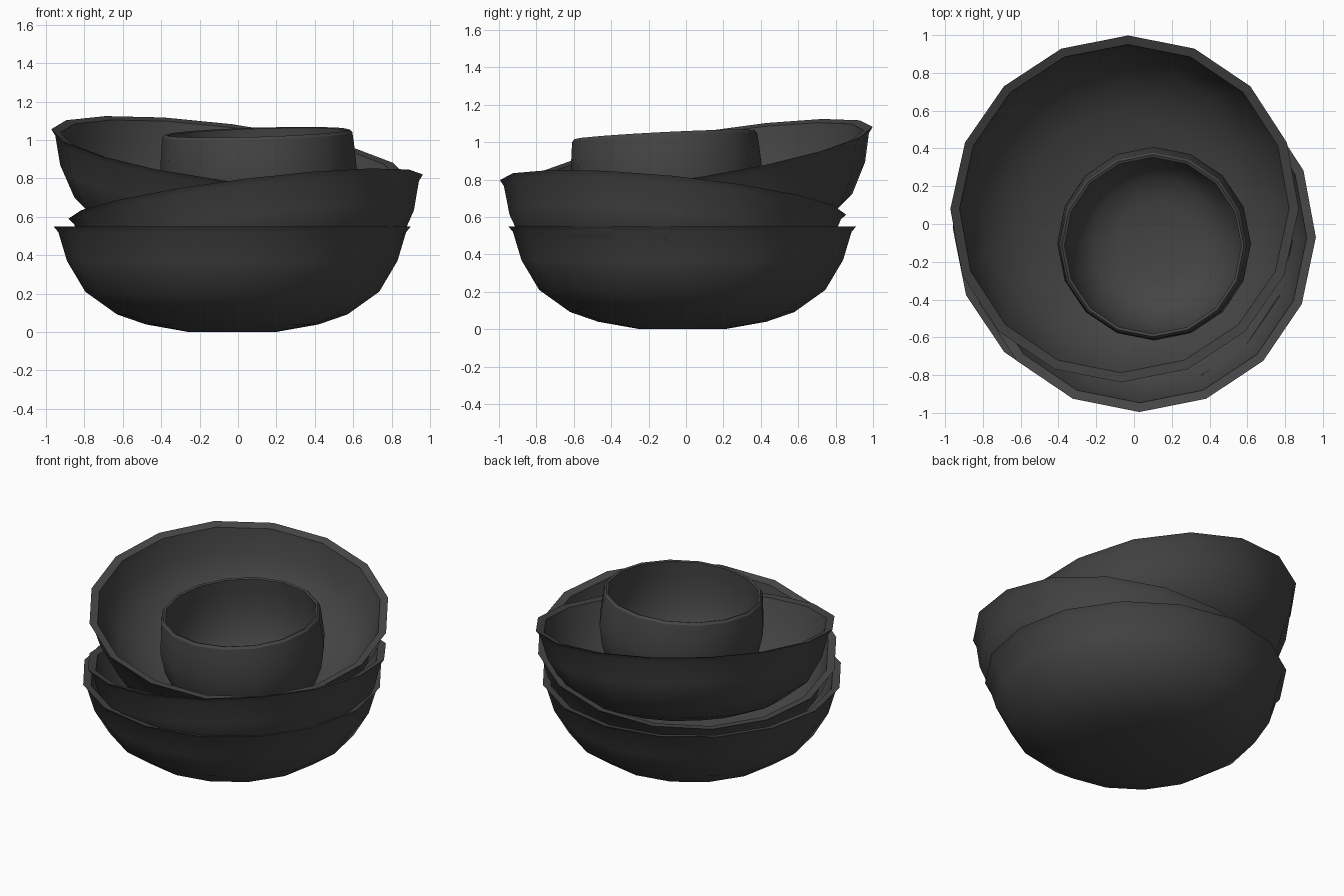
import bpy, math
from mathutils import Euler, Vector

if "Cube" in bpy.data.objects:
    bpy.data.objects.remove(bpy.data.objects["Cube"])

SIDES = 16
mat = bpy.data.materials.new("dark_grey_ceramic")
mat.diffuse_color = (0.06, 0.06, 0.06, 1)
mat.use_nodes = True
mat.node_tree.nodes["Principled BSDF"].inputs["Base Color"].default_value = mat.diffuse_color


def lathe(name, profile, height, rim_centre, tilt):
    """Revolve a closed (radius, z) profile, tilt it and place it by its rim centre."""
    verts, faces, rings = [], [], []
    for r, z in profile:
        if r == 0:
            rings.append([len(verts)] * SIDES)
            verts.append((0, 0, z))
        else:
            start = len(verts)
            rings.append(list(range(start, start + SIDES)))
            for i in range(SIDES):
                a = 2 * math.pi * i / SIDES
                verts.append((r * math.cos(a), r * math.sin(a), z))
    for low, high in zip(rings, rings[1:]):
        for i in range(SIDES):
            j = (i + 1) % SIDES
            quad = [low[i], low[j], high[j], high[i]]
            faces.append(list(dict.fromkeys(quad)))
    mesh = bpy.data.meshes.new(name)
    mesh.from_pydata(verts, [], faces)
    mesh.materials.append(mat)
    obj = bpy.data.objects.new(name, mesh)
    bpy.context.collection.objects.link(obj)
    rot = Euler((tilt[0], tilt[1], 0))
    obj.rotation_euler = rot
    obj.location = Vector(rim_centre) - rot.to_matrix() @ Vector((0, 0, height))
    bpy.ops.object.select_all(action='DESELECT')
    obj.select_set(True)
    bpy.context.view_layer.objects.active = obj
    bpy.ops.object.shade_smooth_by_angle(angle=math.radians(32))
    return obj


# Wide bowl: outer wall, flared lip, inner wall
bowl = [(0, 0), (0.225, 0), (0.45, 0.04), (0.60, 0.092), (0.765, 0.21),
        (0.86, 0.37), (0.905, 0.52), (0.93, 0.55),
        (0.88, 0.54), (0.835, 0.38), (0.74, 0.235), (0.585, 0.125),
        (0.44, 0.075), (0.22, 0.04), (0, 0.04)]
# Small deep cup with slightly bulging wall
cup = [(0, 0), (0.22, 0), (0.36, 0.05), (0.44, 0.14), (0.49, 0.26),
       (0.513, 0.40), (0.502, 0.54), (0.495, 0.60), (0.482, 0.615),
       (0.468, 0.61), (0.475, 0.54), (0.485, 0.40), (0.46, 0.27),
       (0.41, 0.16), (0.34, 0.08), (0.21, 0.035), (0, 0.03)]

lathe("bottom_bowl", bowl, 0.55, (-0.03, -0.02, 0.55), (0, 0))
lathe("middle_bowl", bowl, 0.55, (0.04, -0.07, 0.705), (-0.10, -0.124))
lathe("top_bowl", bowl, 0.55, (-0.05, 0.08, 0.935), (0.16, 0.13))
lathe("small_cup", cup, 0.615, (0.10, -0.115, 1.04), (0.05, -0.03))
